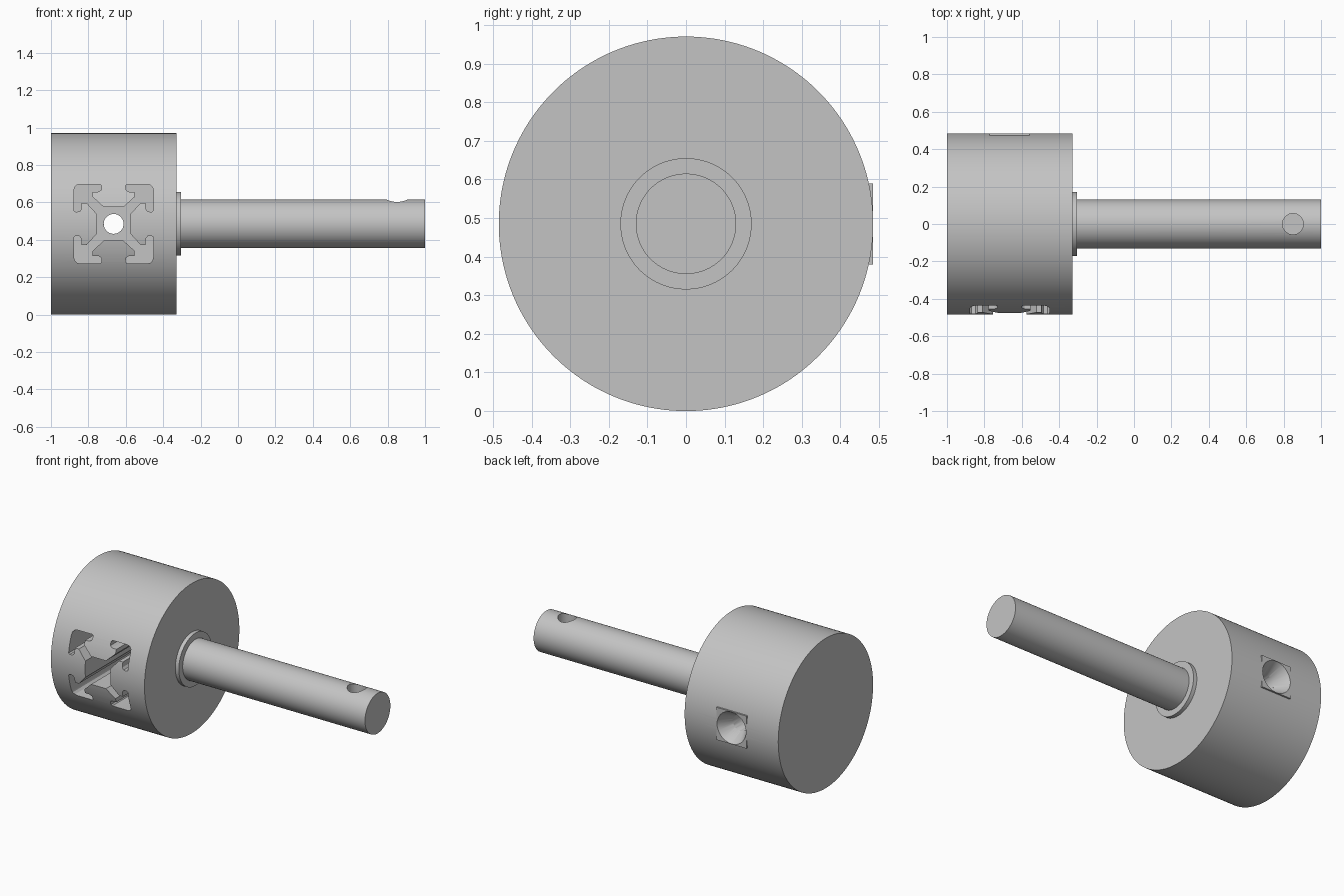
import bpy, bmesh, math
from mathutils import Matrix, Vector

cube = bpy.data.objects.get("Cube")
if cube:
    bpy.data.objects.remove(cube, do_unlink=True)

grey = bpy.data.materials.new("plain grey")
grey.use_nodes = True
colour = (0.55, 0.55, 0.55, 1)
grey.diffuse_color = colour
grey.node_tree.nodes["Principled BSDF"].inputs["Base Color"].default_value = colour

AXIS_Z = 0.485      # height of the shaft axis
DRUM_R = 0.485
SOCKET_X = -0.665   # middle of the drum, where socket and screw hole sit


def finish(name, bm):
    bmesh.ops.recalc_face_normals(bm, faces=bm.faces)
    mesh = bpy.data.meshes.new(name)
    bm.to_mesh(mesh)
    bm.free()
    mesh.materials.append(grey)
    obj = bpy.data.objects.new(name, mesh)
    bpy.context.collection.objects.link(obj)
    return obj


def rod(name, start, end, r1, r2=None, segments=64):
    """Cylinder or cone between two points."""
    start, end = Vector(start), Vector(end)
    span = end - start
    turn = span.to_track_quat('Z', 'Y').to_matrix().to_4x4()
    bm = bmesh.new()
    bmesh.ops.create_cone(bm, cap_ends=True, segments=segments, radius1=r1,
                          radius2=r1 if r2 is None else r2, depth=span.length,
                          matrix=Matrix.Translation((start + end) / 2) @ turn)
    return finish(name, bm)


def combine(target, other, operation):
    mod = target.modifiers.new(operation, 'BOOLEAN')
    mod.operation = operation
    mod.solver = 'EXACT'
    mod.object = other
    bpy.context.view_layer.objects.active = target
    bpy.ops.object.modifier_apply(modifier=mod.name)
    bpy.data.objects.remove(other, do_unlink=True)


def smooth(obj):
    bpy.ops.object.select_all(action='DESELECT')
    obj.select_set(True)
    bpy.context.view_layer.objects.active = obj
    bpy.ops.object.shade_smooth_by_angle(angle=math.radians(30))


def slotted_socket(front, back):
    """Cross-shaped T-slot rail section, extruded along y."""
    half_arm = [(0.053, 0.09), (0.112, 0.144), (0.112, 0.171), (0.08, 0.172),
                (0.066, 0.182), (0.064, 0.203), (0.071, 0.212), (0.18, 0.212),
                (0.196, 0.208)]
    arm = half_arm + [(v, u) for u, v in reversed(half_arm)]
    outline = []
    for quarter in range(4):
        turn = Matrix.Rotation(-quarter * math.pi / 2, 2)
        outline += [turn @ Vector(p) for p in arm]
    bm = bmesh.new()
    face = bm.faces.new([bm.verts.new((SOCKET_X + p.x, front, AXIS_Z + p.y))
                         for p in outline])
    grown = bmesh.ops.extrude_face_region(bm, geom=[face])["geom"]
    moved = [v for v in grown if isinstance(v, bmesh.types.BMVert)]
    bmesh.ops.translate(bm, verts=moved, vec=(0, back - front, 0))
    return finish("socket_cutter", bm)


# Drum with a flat square pad at the back
drum = rod("drum", (-1, 0, AXIS_Z), (-0.33, 0, AXIS_Z), DRUM_R, segments=160)
bm = bmesh.new()
bmesh.ops.create_cube(bm, size=1, matrix=Matrix.Translation((SOCKET_X, 0.434, AXIS_Z))
                      @ Matrix.Diagonal((0.215, 0.1, 0.21, 1)))
combine(drum, finish("pad", bm), 'UNION')

# Rail socket in the front, screw hole and countersink from the back
combine(drum, slotted_socket(-0.6, 0.3), 'DIFFERENCE')
combine(drum, rod("hole_cutter", (SOCKET_X, 0.2, AXIS_Z), (SOCKET_X, 0.6, AXIS_Z),
                  0.053, segments=48), 'DIFFERENCE')
combine(drum, rod("countersink_cutter", (SOCKET_X, 0.395, AXIS_Z),
                  (SOCKET_X, 0.487, AXIS_Z), 0.053, 0.105, 48), 'DIFFERENCE')
smooth(drum)

# Collar
collar = rod("collar", (-0.34, 0, AXIS_Z), (-0.305, 0, AXIS_Z), 0.17, segments=96)
smooth(collar)

# Shaft with a blind pin hole near its end
shaft = rod("shaft", (-0.32, 0, AXIS_Z), (1, 0, AXIS_Z), 0.13, segments=96)
combine(shaft, rod("pin_hole_cutter", (0.85, 0, AXIS_Z), (0.85, 0, AXIS_Z + 0.3),
                   0.056, segments=48), 'DIFFERENCE')
smooth(shaft)
